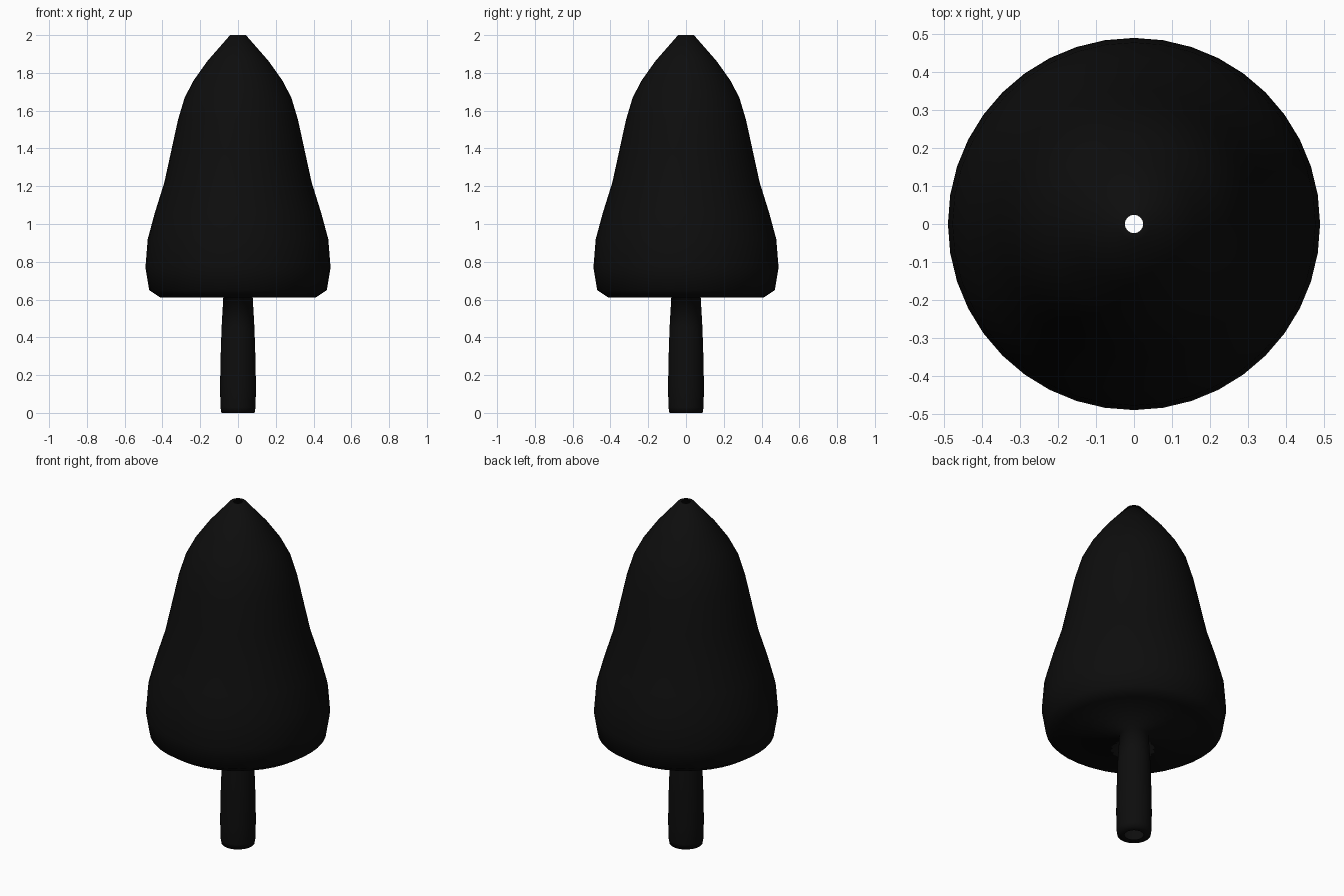
import bpy, bmesh
from math import cos, sin, tau

cube = bpy.data.objects.get("Cube")
if cube:
    bpy.data.objects.remove(cube, do_unlink=True)

SIDES = 40

black = bpy.data.materials.new("matte_black")
black.use_nodes = True
colour = (0.004, 0.004, 0.004, 1)
black.diffuse_color = colour
black.node_tree.nodes["Principled BSDF"].inputs["Base Color"].default_value = colour


def lathe(name, profile):
    """Turn an open (radius, height) profile around the z axis."""
    bm = bmesh.new()
    rings = [[bm.verts.new((r * cos(tau * i / SIDES), r * sin(tau * i / SIDES), z))
              for i in range(SIDES)] for r, z in profile]
    for low, high in zip(rings, rings[1:]):
        for i in range(SIDES):
            j = (i + 1) % SIDES
            bm.faces.new((low[i], low[j], high[j], high[i])).smooth = True
    mesh = bpy.data.meshes.new(name)
    bm.to_mesh(mesh)
    bm.free()
    mesh.materials.append(black)
    obj = bpy.data.objects.new(name, mesh)
    bpy.context.collection.objects.link(obj)
    return obj


# Hollow trunk and bell-shaped crown, one continuous turned skin open at both ends
lathe("tree_trunk_and_crown", [
    # trunk foot and trunk
    (0.05, 0), (0.088, 0), (0.093, 0.03), (0.095, 0.14), (0.092, 0.3),
    (0.087, 0.45), (0.078, 0.61),
    # flat underside and rounded rim
    (0.41, 0.61), (0.47, 0.65), (0.49, 0.77),
    # crown up to the open tip
    (0.478, 0.92), (0.44, 1.06), (0.39, 1.22), (0.355, 1.38), (0.318, 1.55),
    (0.282, 1.67), (0.235, 1.76), (0.16, 1.865), (0.042, 2), (0.024, 2),
])
